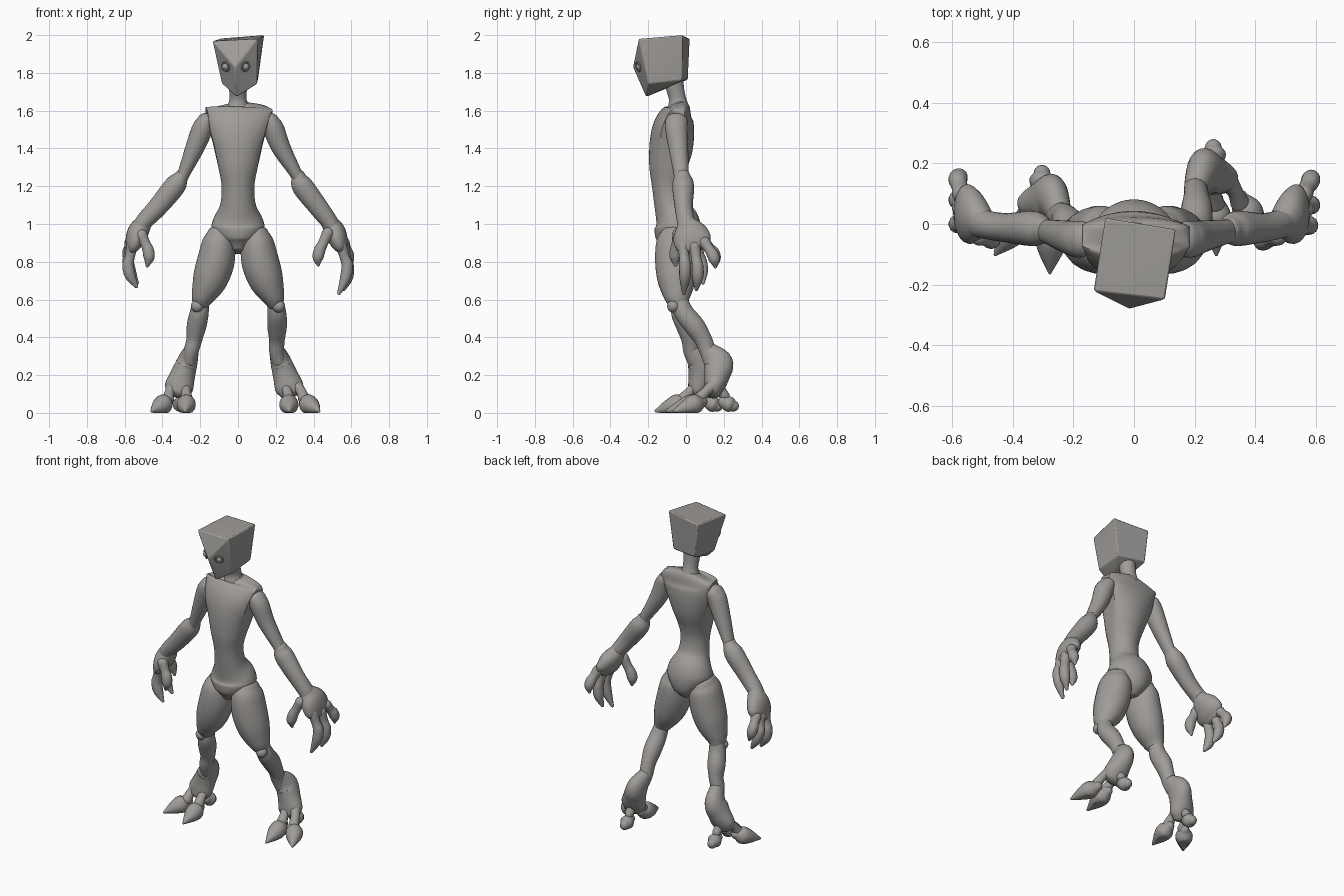
import bpy, bmesh, math
from mathutils import Vector

if "Cube" in bpy.data.objects:
    bpy.data.objects.remove(bpy.data.objects["Cube"])

grey = bpy.data.materials.new("warm grey")
grey.diffuse_color = (0.345, 0.33, 0.315, 1)
grey.use_nodes = True
grey.node_tree.nodes["Principled BSDF"].inputs["Base Color"].default_value = grey.diffuse_color


def finish(name, bm):
    bmesh.ops.recalc_face_normals(bm, faces=bm.faces)
    me = bpy.data.meshes.new(name)
    bm.to_mesh(me)
    bm.free()
    me.materials.append(grey)
    ob = bpy.data.objects.new(name, me)
    bpy.context.collection.objects.link(ob)
    return ob


def limb(name, pts, sides=24, sub=6, cap=1.0, floor=None):
    """Smooth tube through stations (x, y, z, half width, half depth, side flattening)."""
    P = []
    for p in pts:
        p = list(p)
        if len(p) == 4:
            p.append(p[3])
        if len(p) == 5:
            p.append(1.0)
        P.append(p)
    S = []
    for i in range(len(P) - 1):
        a, b, c, d = P[max(i - 1, 0)], P[i], P[i + 1], P[min(i + 2, len(P) - 1)]
        for k in range(sub):
            t = k / sub
            S.append([0.5 * (2*q + (r-p)*t + (2*p-5*q+4*r-s)*t*t + (3*q-p-3*r+s)*t**3)
                      for p, q, r, s in zip(a, b, c, d)])
    S.append(P[-1])
    C = [Vector(s[:3]) for s in S]
    n = len(S)
    rings = []
    for i, s in enumerate(S):
        t = (C[min(i + 1, n - 1)] - C[max(i - 1, 0)]).normalized()
        rings.append((C[i], t, max(s[3], .002), max(s[4], .002), max(s[5], 1)))

    def rounded(ring, sign):
        c, t, a, b, f = ring
        return [(c + t * sign * cap * min(a, b) * math.sin(q), t,
                 a * math.cos(q), b * math.cos(q), f) for q in (.4, .8, 1.15, 1.45)]
    if cap:
        rings = rounded(rings[0], -1)[::-1] + rings + rounded(rings[-1], 1)
    bm = bmesh.new()
    loops = []
    for c, t, a, b, f in rings:
        u = (Vector((1, 0, 0)) - t * t.x).normalized()
        v = t.cross(u)
        loop = []
        for k in range(sides):
            q = 2 * math.pi * (k + .5) / sides
            w = max(-1, min(1, f * math.cos(q)))
            co = c + u * a * w + v * b * math.sin(q)
            if floor is not None:
                co.z = max(co.z, floor)
            loop.append(bm.verts.new(co))
        loops.append(loop)
    for A, B in zip(loops, loops[1:]):
        for k in range(sides):
            j = (k + 1) % sides
            bm.faces.new((A[k], A[j], B[j], B[k]))
    bm.faces.new(loops[0])
    bm.faces.new(loops[-1])
    return finish(name, bm)


def ball(name, loc, r):
    bm = bmesh.new()
    bmesh.ops.create_uvsphere(bm, u_segments=20, v_segments=12, radius=r)
    bmesh.ops.translate(bm, verts=bm.verts, vec=loc)
    return finish(name, bm)


# Torso with flat shoulder ends, narrow waist and rounded pelvis
limb("torso", [
    (.005, -.04, 1.638, .05, .045, 1), (.006, -.037, 1.61, .17, .06, 1.15),
    (.004, -.05, 1.57, .165, .092, 1.2), (0, -.067, 1.5, .15, .112, 1.2),
    (0, -.08, 1.4, .125, .115, 1.12), (0, -.095, 1.3, .104, .1, 1.05),
    (0, -.095, 1.2, .087, .085, 1), (0, -.08, 1.1, .095, .088, 1),
    (0, -.05, 1.02, .133, .115, 1), (0, -.043, .97, .138, .124, 1),
    (0, -.042, .91, .1, .115, 1), (0, -.05, .86, .048, .075, 1)], sides=40, cap=.3)
limb("neck", [(0, -.07, 1.8, .055), (0, -.058, 1.72, .048), (0, -.045, 1.66, .046),
              (0, -.04, 1.61, .062)], cap=0)

# Blocky wedge head with a pointed muzzle, turned a little to one side
bm = bmesh.new()
for co in [(-.095, .02, 1.982), (.138, -.018, 2.0), (.102, -.25, 1.98),
           (-.134, -.222, 1.968), (-.075, .01, 1.765), (.105, -.02, 1.76), (-.085, -.17, 1.745),
           (.1, -.2, 1.742), (-.008, -.212, 1.672), (-.016, -.281, 1.83)]:
    bm.verts.new(co)
bmesh.ops.convex_hull(bm, input=bm.verts)
bmesh.ops.dissolve_limit(bm, angle_limit=.03, verts=bm.verts, edges=bm.edges)
head = finish("head", bm)
bev = head.modifiers.new("soft edges", 'BEVEL')
bev.width, bev.segments = .006, 2

# Eyes with thin rims, set into the sloping cheeks
for x, y, nx in ((-.065, -.236, -.6), (.04, -.252, .4)):
    ball("eye", (x, y + .008, 1.833), .02)
    bpy.ops.mesh.primitive_torus_add(major_radius=.023, minor_radius=.006, major_segments=24,
                                     minor_segments=8, location=(x, y, 1.833))
    rim = bpy.context.object
    rim.name = "eye_rim"
    rim.rotation_euler = Vector((nx, -.85, -.2)).to_track_quat('Z', 'Y').to_euler()
    rim.data.materials.append(grey)

# Arms: joint positions differ slightly between the two sides
elbows = {1: (.308, .342, .425, .485), -1: (.288, .335, .425, .5)}
for s in (1, -1):
    e, f, g, w = (s * v for v in elbows[s])
    limb("upper_arm", [(s*.172, -.05, 1.54, .048, .06), (s*.19, -.05, 1.5, .056, .06),
                       (s*.23, -.04, 1.4, .05, .052), (e, -.025, 1.265, .033, .04),
                       (e + s*.02, -.02, 1.22, .034, .04)])
    limb("forearm", [(e + s*.012, -.02, 1.25, .038, .044), (f, -.015, 1.2, .057, .058),
                     (g, -.012, 1.09, .052, .048), (w, .0, 1.01, .045, .048),
                     (w + s*.02, .01, .97, .04, .055)])
    limb("palm", [(w, .005, 1.005, .045, .05), (w + s*.028, .02, .96, .055, .088),
                  (w + s*.05, .035, .91, .048, .1), (w + s*.065, .045, .88, .034, .085)], cap=.8)

# Three fingers and a thumb per hand: root, knuckle, tip
fingers = {
    1: [((.475, -.04, .95), (.432, -.055, .86), (.425, -.055, .785)),
        ((.545, -.015, .89), (.578, -.005, .78), (.535, -.012, .635)),
        ((.56, .045, .88), (.584, .062, .77), (.56, .055, .655)),
        ((.56, .1, .9), (.582, .14, .84), (.582, .155, .775))],
    -1: [((-.51, -.04, .94), (-.475, -.05, .86), (-.48, -.05, .78)),
         ((-.56, -.005, .89), (-.582, .0, .78), (-.538, .0, .67)),
         ((-.57, .055, .89), (-.582, .08, .8), (-.535, .09, .69)),
         ((-.57, .1, .9), (-.582, .145, .85), (-.562, .155, .775))]}
for s, hand in fingers.items():
    for i, (a, b, c) in enumerate(hand):
        a, b, c = Vector(a), Vector(b), Vector(c)
        limb("thumb" if i == 0 else "finger",
             [(*a, .032), (*a.lerp(b, .55), .027), (*b, .031),
              (*(b.lerp(c, .5) + (b - (a + c) / 2) * .3), .029), (*c, .01)], sides=14)

# Legs: the +x foot is set further back than the -x foot
for s in (1, -1):
    dx, dy = (0, 0) if s == 1 else (.042, -.085)
    limb("thigh", [(s*.095, -.045, .95, .066, .085), (s*.102, -.05, .9, .088, .108),
                   (s*.118, -.052, .8, .1, .112), (s*.15, -.05, .7, .092, .1),
                   (s*.185, -.045, .62, .064, .073), (s*.2, -.035, .575, .043, .05)], cap=.6)
    ball("knee", (s*.215, -.066, .565), .034)
    ax, ay = s * (.205 + dx), .115 + dy
    limb("shin", [(s*.195, -.035, .6, .042), (s*.205, -.01 + dy*.2, .53, .05, .052),
                  (s*(.207 + dx*.3), .045 + dy*.5, .46, .052, .055),
                  (s*(.206 + dx*.6), .09 + dy*.8, .39, .042, .047), (ax, ay, .33, .04, .045),
                  (ax + s*.01, ay + .025, .28, .04, .05)])
    limb("foot", [(ax, ay + .01, .33, .04, .045), (s*(.228 + dx), .17 + dy, .265, .056, .078),
                  (s*(.25 + dx), .165 + dy, .2, .066, .068), (s*(.27 + dx), .15 + dy, .14, .076, .055),
                  (s*(.28 + dx), .14 + dy, .11, .064, .045)], cap=.6)
    # Rounded hind toe
    hx, hy = s * (.262 + dx), .2 + dy
    limb("hind_toe_joint", [(hx, hy - .04, .15, .03), (hx, hy + .005, .09, .026)], sides=14)
    limb("hind_toe", [(hx, hy, .06, .03, .034), (hx, hy + .03, .045, .042, .042),
                      (hx, hy + .052, .036, .028, .03)], sides=16, floor=0)

# Front claws, each on a short joint: (base, tip, root on the foot)
for base, tip, root in (((.268, .08), (.272, -.1), (.25, .14)), ((.35, .085), (.43, -.06), (.31, .14)),
                        ((-.272, -.0), (-.278, -.16), (-.28, .06)),
                        ((-.37, .02), (-.458, -.1), (-.345, .06))):
    b, t = Vector((*base, .06)), Vector((*tip, .01))
    limb("toe_joint", [(*root, .14, .036), (root[0]*.4 + b.x*.6, root[1]*.4 + b.y*.6, .115, .026),
                       (b.x, b.y - .015, .075, .032)], sides=16)
    limb("claw", [(*b, .028, .03), (*b.lerp(t, .25), .05, .052), (*b.lerp(t, .55), .043, .042),
                  (*t, .006, .008)], sides=18, floor=0)

# Smooth shading, crisp at hard edges
bpy.ops.object.select_all(action='SELECT')
bpy.context.view_layer.objects.active = head
bpy.ops.object.shade_smooth_by_angle(angle=math.radians(35))
